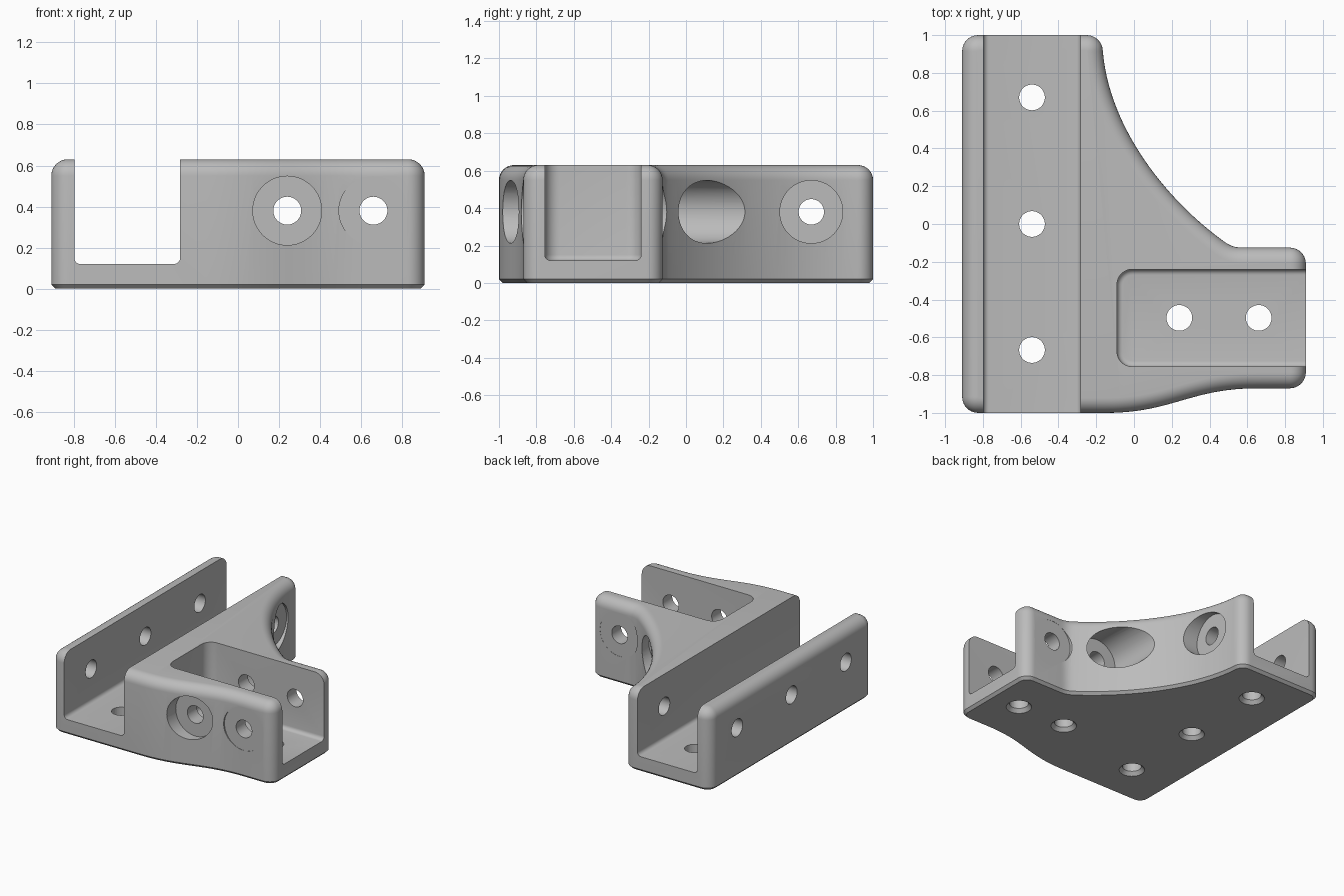
import bpy, bmesh, math
from mathutils import Vector

if "Cube" in bpy.data.objects:
    bpy.data.objects.remove(bpy.data.objects["Cube"])

H, FLOOR, HOLE_Z = 0.63, 0.12, 0.38
HOLE_R, BORE_R = 0.068, 0.168

grey = bpy.data.materials.new("plain grey")
grey.diffuse_color = (0.5, 0.5, 0.5, 1)
grey.use_nodes = True
grey.node_tree.nodes["Principled BSDF"].inputs["Base Color"].default_value = grey.diffuse_color


def arc(cx, cy, r, a0, a1, n=8):
    return [(cx + r * math.cos(math.radians(a0 + (a1 - a0) * i / n)),
             cy + r * math.sin(math.radians(a0 + (a1 - a0) * i / n))) for i in range(n + 1)]


def bezier(p0, p1, p2, p3, n):
    pts = []
    for i in range(n + 1):
        t = i / n
        w = ((1 - t) ** 3, 3 * t * (1 - t) ** 2, 3 * t * t * (1 - t), t ** 3)
        pts.append(tuple(sum(k * p[a] for k, p in zip(w, (p0, p1, p2, p3))) for a in (0, 1)))
    return pts


def inset(pts, d):
    """Move a counter-clockwise outline inwards by d."""
    out = []
    for i, p in enumerate(pts):
        p, a, b = Vector(p), Vector(pts[i - 1]), Vector(pts[(i + 1) % len(pts)])
        e1, e2 = (p - a).normalized(), (b - p).normalized()
        n1, n2 = Vector((-e1.y, e1.x)), Vector((-e2.y, e2.x))
        out.append(p + (n1 + n2) * d / (1 + n1.dot(n2)))
    return out


def make_object(name, bm):
    bmesh.ops.recalc_face_normals(bm, faces=bm.faces)
    me = bpy.data.meshes.new(name)
    bm.to_mesh(me)
    bm.free()
    ob = bpy.data.objects.new(name, me)
    bpy.context.collection.objects.link(ob)
    return ob


def loft(name, outline, profile):
    """Stack inset copies of the outline; profile holds (inset, height)."""
    bm = bmesh.new()
    rings = [[bm.verts.new((p[0], p[1], z)) for p in inset(outline, d)] for d, z in profile]
    n = len(outline)
    for lo, hi in zip(rings, rings[1:]):
        for i in range(n):
            j = (i + 1) % n
            bm.faces.new((lo[i], lo[j], hi[j], hi[i]))
    bm.faces.new(rings[0][::-1])
    bm.faces.new(rings[-1])
    return make_object(name, bm)


def cut(ob, cutter):
    mod = ob.modifiers.new("cut", 'BOOLEAN')
    mod.operation, mod.solver, mod.object = 'DIFFERENCE', 'EXACT', cutter
    bpy.context.view_layer.objects.active = ob
    bpy.ops.object.modifier_apply(modifier=mod.name)
    bpy.data.objects.remove(cutter, do_unlink=True)


def drill(ob, start, end, r1, r2=None):
    """Cut a round (or conical) hole between two points."""
    a, b = Vector(start), Vector(end)
    bm = bmesh.new()
    bmesh.ops.create_cone(bm, cap_ends=True, segments=48, radius1=r1,
                          radius2=r1 if r2 is None else r2, depth=(b - a).length)
    rot = (b - a).to_track_quat('Z', 'Y').to_matrix().to_4x4()
    bmesh.ops.transform(bm, matrix=rot, verts=bm.verts)
    bmesh.ops.translate(bm, vec=(a + b) / 2, verts=bm.verts)
    cut(ob, make_object("drill", bm))


# Bracket body: T-shaped plan with a sweeping gusset, rounded top, chamfered base
outline = arc(-0.825, -0.915, 0.085, 180, 270)
outline += bezier((-0.15, -1), (0.2, -1), (0.3, -0.87), (0.65, -0.87), 24)
outline += arc(0.825, -0.785, 0.085, 270, 360)
outline += arc(0.825, -0.21, 0.085, 0, 90)
outline += bezier((0.58, -0.125), (0.54, -0.125), (0.515, -0.12), (0.48, -0.095), 6)
outline += bezier((0.48, -0.095), (0.18, 0.12), (-0.13, 0.5), (-0.165, 0.915), 32)[1:]
outline += arc(-0.25, 0.915, 0.085, 0, 90)[1:]
outline += arc(-0.825, 0.915, 0.085, 90, 180)
fillet = [(0.08 * (1 - math.cos(t)), H - 0.08 + 0.08 * math.sin(t))
          for t in (math.radians(90 * i / 8) for i in range(9))]
body = loft("corner_bracket", outline, [(0.02, 0), (0, 0.02)] + fillet)

# Long channel, open at both ends
long_channel = [(-0.798, -1.2), (-0.282, -1.2), (-0.282, 1.2), (-0.798, 1.2)]
# Short channel, open at the right, with rounded inner corners
short_channel = [(1.2, -0.755), (1.2, -0.24)]
short_channel += arc(-0.01, -0.32, 0.08, 90, 180) + arc(-0.01, -0.675, 0.08, 180, 270)
root = [(0.03 * (1 - math.sin(t)), FLOOR + 0.03 * (1 - math.cos(t)))
        for t in (math.radians(90 * i / 5) for i in range(6))]
for plan in (long_channel, short_channel):
    cut(body, loft("channel", plan, root + [(0, 1)]))

# Floor holes with countersinks underneath
for x, y in ((-0.54, 0.67), (-0.54, 0), (-0.54, -0.667), (0.24, -0.497), (0.66, -0.497)):
    drill(body, (x, y, -0.1), (x, y, 0.3), HOLE_R)
    drill(body, (x, y, -0.01), (x, y, 0.03), 0.1, 0.066)

# Long channel side holes; the rear one also crosses the inner wall
for y in (0.67, 0, -0.667):
    drill(body, (-1.1, y, HOLE_Z), (-0.6, y, HOLE_Z), HOLE_R)
drill(body, (-0.4, 0.67, HOLE_Z), (0.3, 0.67, HOLE_Z), HOLE_R)
drill(body, (-0.168, 0.67, HOLE_Z), (0.4, 0.67, HOLE_Z), BORE_R)

# Short channel side holes, counterbored into both outer faces
for x in (0.24, 0.66):
    drill(body, (x, -1.2, HOLE_Z), (x, 0.6, HOLE_Z), HOLE_R)
    drill(body, (x, -0.869, HOLE_Z), (x, -1.2, HOLE_Z), BORE_R)
    drill(body, (x, -0.126, HOLE_Z), (x, 0.6, HOLE_Z), BORE_R)

body.data.materials.clear()
body.data.materials.append(grey)
for poly in body.data.polygons:
    poly.material_index = 0
bpy.context.view_layer.objects.active = body
body.select_set(True)
bpy.ops.object.shade_smooth_by_angle(angle=math.radians(30))
